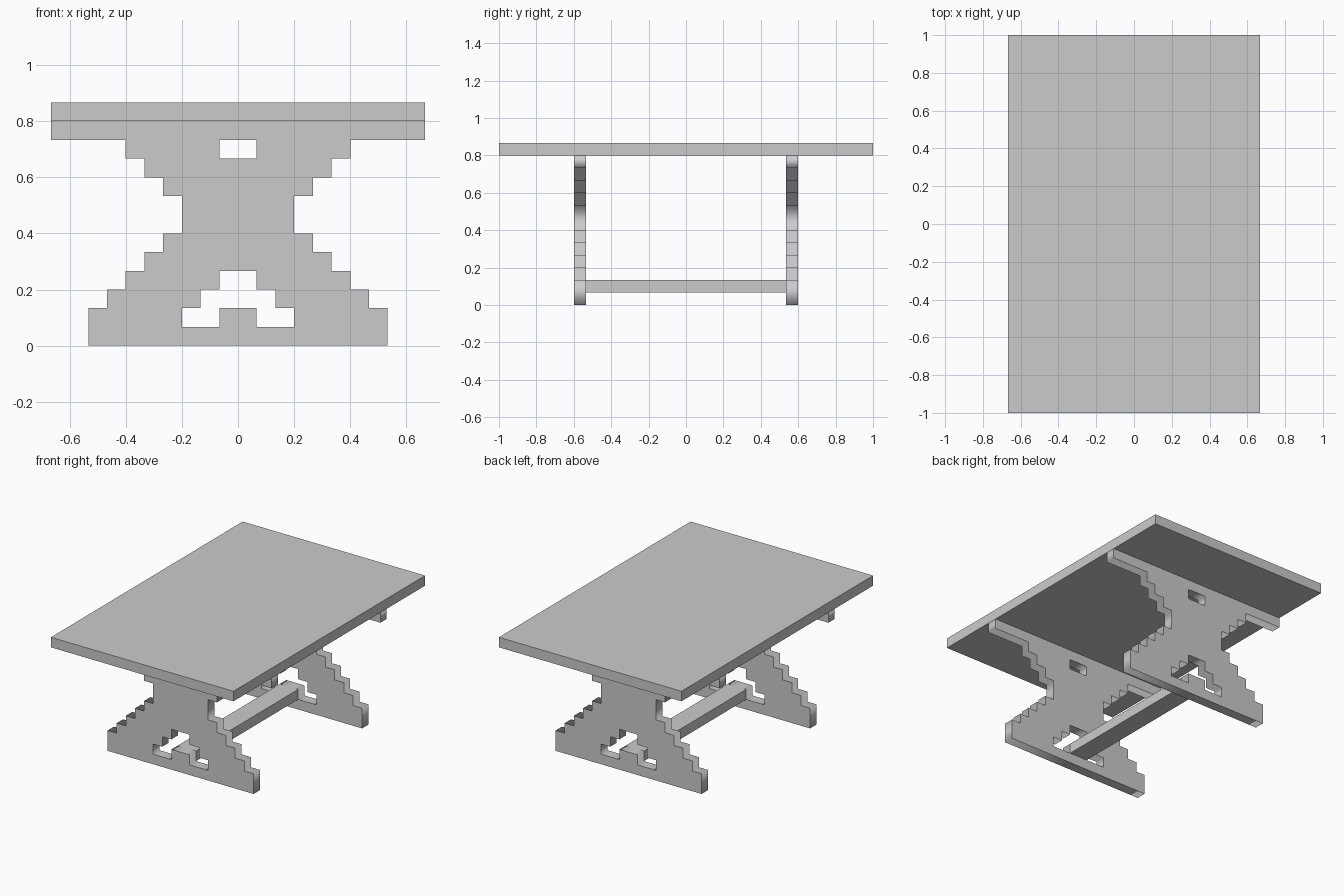
import bpy
import math

if "Cube" in bpy.data.objects:
    bpy.data.objects.remove(bpy.data.objects["Cube"])

U = 1 / 15  # the whole table sits on a grid of this step


def box(name, half_x, half_y, z0, z1):
    bpy.ops.mesh.primitive_cube_add(size=1, location=(0, 0, (z0 + z1) / 2 * U))
    ob = bpy.context.object
    ob.name = name
    ob.scale = (2 * half_x * U, 2 * half_y * U, (z1 - z0) * U)
    bpy.ops.object.transform_apply(location=False, rotation=False, scale=True)
    return ob


def stepped_outline(rows):
    """Mirror a stack of (z0, z1, half width) rows into a closed outline."""
    right = [(w, z) for z0, z1, w in rows for z in (z0, z1)]
    return right + [(-x, z) for x, z in reversed(right)]


def trestle(name, y, loops):
    curve = bpy.data.curves.new(name, 'CURVE')
    curve.dimensions = '2D'
    curve.fill_mode = 'BOTH'
    curve.extrude = U / 2
    for loop in loops:
        spline = curve.splines.new('POLY')
        spline.points.add(len(loop) - 1)
        for point, (x, z) in zip(spline.points, loop):
            point.co = (x * U, z * U, 0, 1)
        spline.use_cyclic_u = True
    ob = bpy.data.objects.new(name, curve)
    bpy.context.collection.objects.link(ob)
    ob.location.y = y * U
    ob.rotation_euler.x = math.pi / 2
    bpy.ops.object.select_all(action='DESELECT')
    ob.select_set(True)
    bpy.context.view_layer.objects.active = ob
    bpy.ops.object.convert(target='MESH')


# Stepped trestle silhouette and its two openings
body = stepped_outline([(0, 2, 8), (2, 3, 7), (3, 4, 6), (4, 5, 5), (5, 6, 4),
                        (6, 8, 3), (8, 9, 4), (9, 10, 5), (10, 11, 6), (11, 12, 10)])
upper_hole = stepped_outline([(10, 11, 1)])
arch_hole = stepped_outline([(1, 2, 3), (2, 3, 2), (3, 4, 1)])
arch_hole += [(-1, 1), (-1, 2), (1, 2), (1, 1)]  # beam end fills the middle

trestle("front_trestle", -8.5, [body, upper_hole, arch_hole])
trestle("back_trestle", 8.5, [body, upper_hole, arch_hole])

# Tabletop and the stretcher beam between the trestles
box("tabletop", 10, 15, 12, 13)
box("stretcher_beam", 1, 8, 1, 2)
